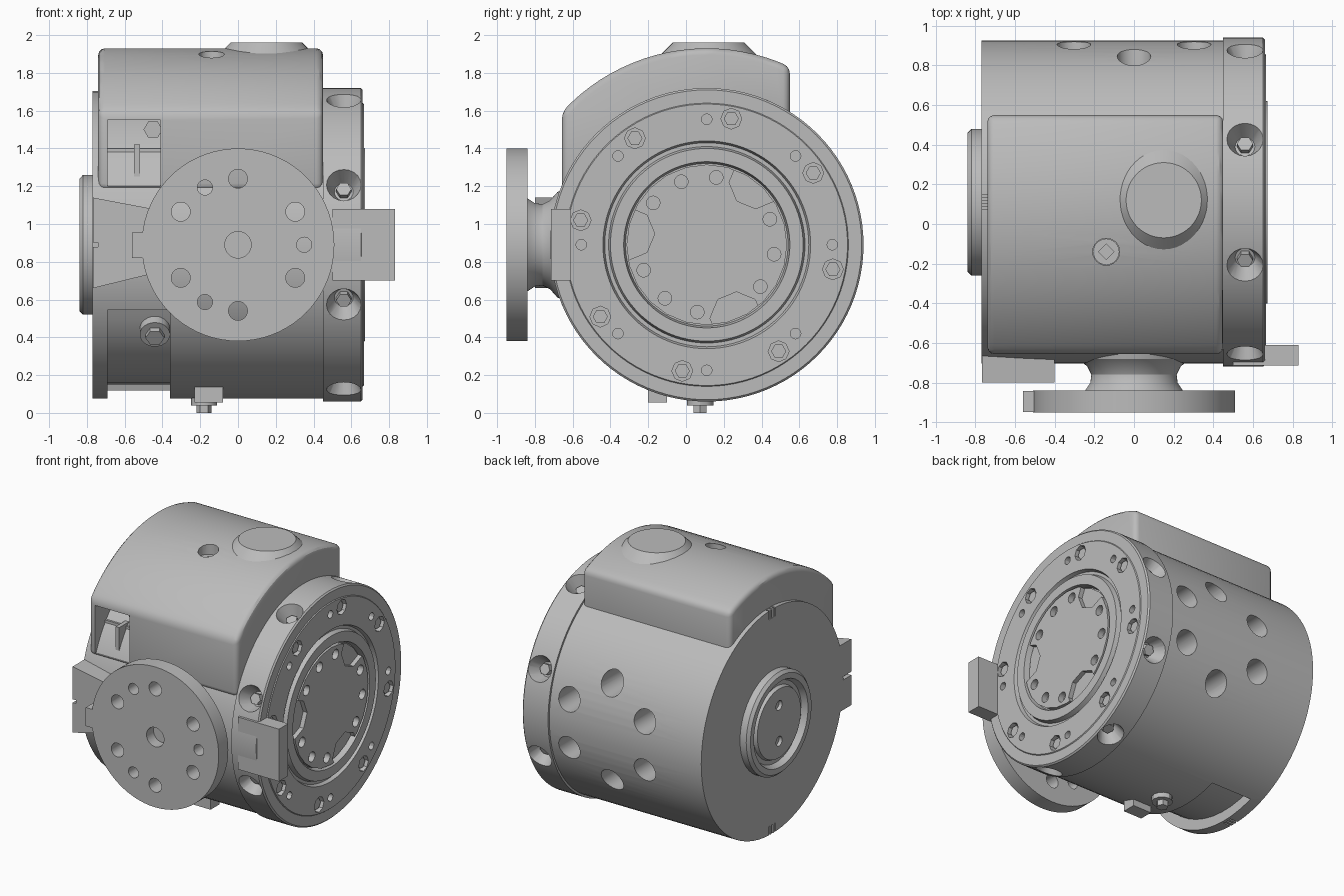
import bpy, bmesh
from math import pi, cos, sin, radians
from mathutils import Vector, Matrix

if "Cube" in bpy.data.objects:
    bpy.data.objects.remove(bpy.data.objects["Cube"])

grey = bpy.data.materials.new("cast_grey")
grey.use_nodes = True
COLOUR = (0.5, 0.5, 0.5, 1)
grey.diffuse_color = COLOUR
grey.node_tree.nodes["Principled BSDF"].inputs["Base Color"].default_value = COLOUR

CY, CZ = 0.11, 0.89          # drum axis runs along x through this point
X, FRONT, UP = (1, 0, 0), (0, -1, 0), (0, 0, 1)


def on_axis(x, r=0, deg=0):
    a = radians(deg)
    return Vector((x, CY + r * cos(a), CZ + r * sin(a)))


def radial(deg):
    return Vector((0, cos(radians(deg)), sin(radians(deg))))


def lathe(bm, profile, origin, direction, segs=64):
    """Turn (radius, height) points around a direction."""
    m = Matrix.Translation(origin) @ Vector(direction).to_track_quat('Z', 'Y').to_matrix().to_4x4()
    rings = []
    for r, h in profile:
        count = 1 if r == 0 else segs
        rings.append([bm.verts.new(m @ Vector((r * cos(2 * pi * i / segs), r * sin(2 * pi * i / segs), h)))
                      for i in range(count)])
    for a, b in zip(rings, rings[1:]):
        for i in range(segs):
            j = (i + 1) % segs
            quad = [a[i % len(a)], a[j % len(a)], b[j % len(b)], b[i % len(b)]]
            bm.faces.new(list(dict.fromkeys(quad)))


def rod(bm, r, origin, direction, h0, h1, segs=24, r1=None):
    lathe(bm, [(0, h0), (r, h0), (r if r1 is None else r1, h1), (0, h1)], origin, direction, segs)


def prism(bm, points, offset):
    """Extrude a polygon of 3D points."""
    low = [bm.verts.new(p) for p in points]
    high = [bm.verts.new(Vector(p) + Vector(offset)) for p in points]
    bm.faces.new(low)
    bm.faces.new(high[::-1])
    for i in range(len(low)):
        j = (i + 1) % len(low)
        bm.faces.new((low[i], low[j], high[j], high[i]))


def box(bm, lo, hi):
    pts = [(lo[0], lo[1], lo[2]), (hi[0], lo[1], lo[2]), (hi[0], hi[1], lo[2]), (lo[0], hi[1], lo[2])]
    prism(bm, pts, (0, 0, hi[2] - lo[2]))


def to_object(bm, name):
    bmesh.ops.recalc_face_normals(bm, faces=bm.faces)
    mesh = bpy.data.meshes.new(name)
    bm.to_mesh(mesh)
    bm.free()
    ob = bpy.data.objects.new(name, mesh)
    bpy.context.collection.objects.link(ob)
    return ob


def part(name, bm, cutters=None, bevel=0):
    ob = to_object(bm, name)
    ob.data.materials.append(grey)
    bpy.ops.object.select_all(action='DESELECT')
    bpy.context.view_layer.objects.active = ob
    ob.select_set(True)
    if bevel:
        mod = ob.modifiers.new("round", 'BEVEL')
        mod.width, mod.segments, mod.angle_limit = bevel, 3, radians(40)
        bpy.ops.object.modifier_apply(modifier=mod.name)
    if cutters:
        tool = to_object(cutters, name + "_cutter")
        tool.hide_render = True
        mod = ob.modifiers.new("cut", 'BOOLEAN')
        mod.operation, mod.solver, mod.object = 'DIFFERENCE', 'EXACT', tool
        bpy.ops.object.modifier_apply(modifier=mod.name)
        bpy.data.objects.remove(tool)
    bpy.ops.object.shade_smooth_by_angle(angle=radians(30))
    return ob


# main drum, with rear holes, a lower recess and end slots
bm, cut = bmesh.new(), bmesh.new()
rod(bm, 0.815, on_axis(-0.77), X, 0, 1.23, 96)
for k in range(6):
    a = radians(90 + 60 * k)
    rod(cut, 0.085, (0.35 * cos(a), 0.6, CZ + 0.35 * sin(a)), (0, 1, 0), 0, 0.5)
arc = [205 + 7 * i for i in range(13)]
prism(cut, [on_axis(-0.69, 0.74, d) for d in arc] + [on_axis(-0.69, 0.95, d) for d in arc[::-1]], (0.33, 0, 0))
for side in (-1, 1):
    for dy in (-0.03, 0, 0.03):
        z = CZ + side * 0.8
        box(cut, (-0.8, CY + dy - 0.006, z - 0.05), (-0.71, CY + dy + 0.006, z + 0.05))
part("main_drum", bm, cut)

# screw sitting in the lower recess
bm = bmesh.new()
rod(bm, 0.08, on_axis(-0.44, 0, 0), radial(217), 0.7, 0.79)
rod(bm, 0.05, on_axis(-0.44, 0, 0), radial(217), 0.79, 0.82, 6)
part("recess_screw", bm)

# right flange ring, with countersunk rim holes and face pockets
bm, cut, bolts = bmesh.new(), bmesh.new(), bmesh.new()
lathe(bm, [(0, 0), (0.83, 0), (0.83, 0.2), (0.82, 0.21), (0.75, 0.21), (0.745, 0.216), (0.55, 0.216),
           (0.54, 0.19), (0.52, 0.19), (0.51, 0.223), (0.44, 0.223), (0.43, 0.18), (0, 0.18)],
      on_axis(0.45), X, 96)
for k in range(8):
    rim, face = 22.5 + 45 * k, 34 + 45 * k
    rod(cut, 0.05, on_axis(0.56), radial(rim), 0.73, 0.85, 20, 0.1)
    rod(bolts, 0.04, on_axis(0.56), radial(rim), 0.7, 0.77, 6)
    rod(cut, 0.055, on_axis(0.58, 0.68, face), X, 0, 0.15, 8)
    rod(bolts, 0.04, on_axis(0.56, 0.68, face), X, 0, 0.09, 6)
    rod(cut, 0.028, on_axis(0.6, 0.665, 45 * k), X, 0, 0.1, 12)
part("right_flange", bm, cut)
part("flange_bolts", bolts)

# three-lobed drive plate inside the flange
bm, cut = bmesh.new(), bmesh.new()
rod(bm, 0.425, on_axis(0.6), X, 0, 0.072)
for k in range(12):
    deg = 22 + 30 * k
    if deg % 120 == 52:
        rod(cut, 0.14, on_axis(0.64, 0.42, deg), X, 0, 0.1, 8)
    else:
        rod(cut, 0.036, on_axis(0.63, 0.36, deg), X, 0, 0.1, 16)
part("drive_plate", bm, cut)

# curved stop tab in front of the flange
bm = bmesh.new()
box(bm, (0.5, -0.715, 0.7), (0.83, -0.61, 1.08))
part("right_stop_tab", bm)

# left end cap, stepped with two holes
bm, cut = bmesh.new(), bmesh.new()
lathe(bm, [(0, -0.02), (0.37, -0.02), (0.37, 0.05), (0.35, 0.07), (0.31, 0.07), (0.29, 0.03),
           (0.26, 0.03), (0.25, 0.055), (0, 0.055)], on_axis(-0.77), (-1, 0, 0))
for side in (-1, 1):
    rod(cut, 0.035, on_axis(-0.8, 0.13, 90 * side), (-1, 0, 0), 0, 0.1, 16)
part("left_end_cap", bm, cut)

# top cover, rounded, with a window and a small hole
bm, cut = bmesh.new(), bmesh.new()
start, end = 137.5, 65
profile = [on_axis(-0.74, 1.04, start + (end - start) * i / 20) for i in range(21)]
profile += [Vector((-0.74, 0.55, 1.5)), Vector((-0.74, 0.1, 1.2)), Vector((-0.74, profile[0].y, 1.18))]
prism(bm, profile, (1.19, 0, 0))
box(cut, (-0.69, -0.8, 1.2), (-0.41, -0.25, 1.55))
rod(cut, 0.068, (-0.14, -0.14, 1.8), UP, 0, 0.2)
part("top_cover", bm, cut, 0.035)

# fittings seen through the window
bm = bmesh.new()
box(bm, (-0.66, -0.56, 1.2), (-0.44, -0.4, 1.34))
box(bm, (-0.55, -0.62, 1.2), (-0.52, -0.5, 1.42))
box(bm, (-0.69, -0.54, 1.37), (-0.41, -0.4, 1.4))
rod(bm, 0.05, (-0.45, -0.35, 1.5), FRONT, 0, 0.2, 6)
part("window_fittings", bm)

# socket screw in the cover hole
bm, cut = bmesh.new(), bmesh.new()
rod(bm, 0.066, (-0.14, -0.14, 1.78), UP, 0, 0.06)
rod(cut, 0.04, (-0.14, -0.14, 1.81), UP, 0, 0.1, 4)
part("cover_screw", bm, cut)

# filler boss and slotted plug on top
bm = bmesh.new()
rod(bm, 0.29, (0.15, 0.12, 1.86), UP, 0, 0.1, 48, 0.19)
part("filler_boss", bm)
bm, cut = bmesh.new(), bmesh.new()
lathe(bm, [(0, 0), (0.19, 0), (0.215, 0.015), (0.215, 0.025), (0.19, 0.045), (0, 0.045)],
      (0.15, 0.12, 1.955), UP, 24)
oval = [(0.22 + 0.1 * cos(pi * i / 10), 0.125 + 0.065 * sin(pi * i / 10), 1.965) for i in range(20)]
prism(cut, oval, (0, 0, 0.1))
box(cut, (0.2, 0.112, 1.975), (0.4, 0.122, 2.1))
part("filler_plug", bm, cut)

# front neck
bm = bmesh.new()
lathe(bm, [(0, 0.5), (0.3, 0.6), (0.28, 0.68), (0.235, 0.72), (0.215, 0.76), (0.22, 0.8), (0.25, 0.845),
           (0, 0.845)], (0, 0, CZ), FRONT)
part("front_neck", bm)

# front mounting flange with bolt holes
bm, cut = bmesh.new(), bmesh.new()
rod(bm, 0.51, (0, 0, CZ), FRONT, 0.84, 0.95, 72)
rod(cut, 0.07, (0, 0, CZ), FRONT, 0.87, 1, 32)
for deg, r in ((90, 0.05), (30, 0.05), (0, 0.04), (-30, 0.05), (-90, 0.05),
               (210, 0.05), (150, 0.05), (120, 0.04), (240, 0.04)):
    a = radians(deg)
    rod(cut, r, (0.35 * cos(a), 0, CZ + 0.35 * sin(a)), FRONT, 0.8, 1, 24)
part("front_flange", bm, cut)
bm = bmesh.new()
box(bm, (-0.56, -0.948, 0.82), (-0.45, -0.842, 0.955))
part("front_flange_tab", bm)

# tapered bracket on the front left end, with a slot
bm, cut = bmesh.new(), bmesh.new()
prism(bm, [(-0.768, -0.8, 0.66), (-0.4, -0.8, 0.75), (-0.4, -0.8, 1.07), (-0.768, -0.8, 1.14)], (0, 0.25, 0))
box(cut, (-0.8, -0.9, CZ - 0.012), (-0.74, -0.66, CZ + 0.012))
part("front_left_bracket", bm, cut)

# drain plug and lug underneath
bm = bmesh.new()
rod(bm, 0.07, (-0.18, 0.075, 0.04), UP, 0, 0.08, 12)
rod(bm, 0.04, (-0.18, 0.075, 0), UP, 0, 0.05, 6)
part("drain_plug", bm)
bm = bmesh.new()
box(bm, (-0.23, -0.2, 0.055), (-0.08, -0.1, 0.2))
part("drain_lug", bm)
